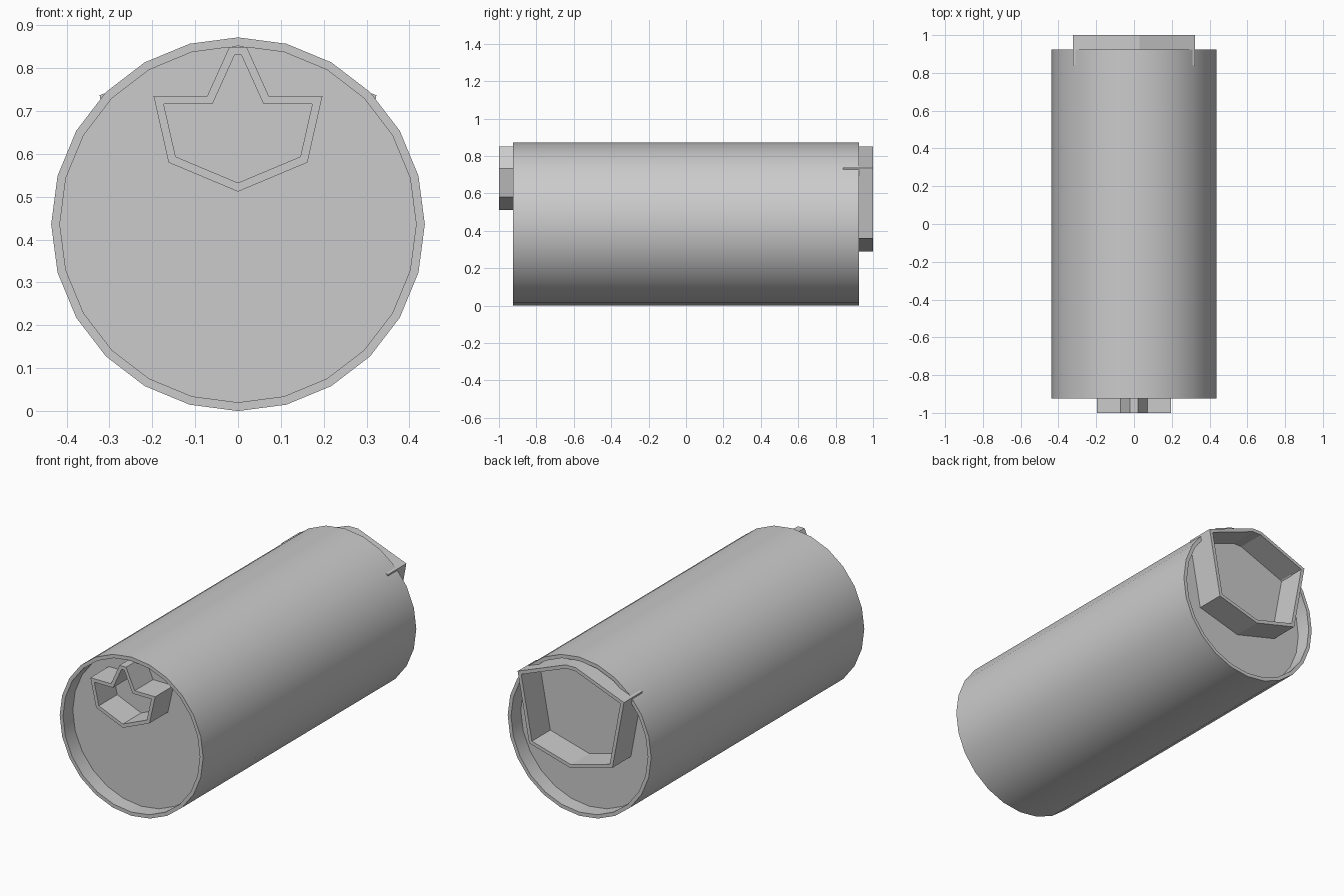
import bpy
import bmesh
import math
from mathutils import Matrix, Vector

RADIUS = 0.436
HALF_BODY = 0.925
FLOOR = 0.84
WALL = 0.019

cube = bpy.data.objects.get("Cube")
if cube:
    bpy.data.objects.remove(cube)

grey = bpy.data.materials.new("light grey")
grey.use_nodes = True
colour = (0.6, 0.6, 0.6, 1)
grey.diffuse_color = colour
grey.node_tree.nodes["Principled BSDF"].inputs["Base Color"].default_value = colour


def finish(bm, name):
    bmesh.ops.recalc_face_normals(bm, faces=bm.faces)
    mesh = bpy.data.meshes.new(name)
    bm.to_mesh(mesh)
    bm.free()
    mesh.materials.append(grey)
    obj = bpy.data.objects.new(name, mesh)
    bpy.context.collection.objects.link(obj)
    return obj


def hollow_outline(name, half, side):
    """Mirror a half outline in x, inset it and extrude the wall from rim to floor."""
    left = [(-x, z) for x, z in reversed(half) if x > 0]
    bm = bmesh.new()
    face = bm.faces.new([bm.verts.new((x, side, z)) for x, z in half + left])
    bm.normal_update()
    rim = bmesh.ops.inset_individual(bm, faces=[face], thickness=WALL,
                                     use_even_offset=True)["faces"]
    bmesh.ops.delete(bm, geom=[face], context='FACES_ONLY')
    new = bmesh.ops.extrude_face_region(bm, geom=rim, use_keep_orig=True)["geom"]
    verts = [v for v in new if isinstance(v, bmesh.types.BMVert)]
    bmesh.ops.translate(bm, verts=verts, vec=Vector((0, side * (FLOOR - 1), 0)))
    return finish(bm, name)


# Round body with a shallow recess in each end
bm = bmesh.new()
bmesh.ops.create_cone(bm, cap_ends=True, segments=24, radius1=RADIUS,
                      radius2=RADIUS, depth=2 * HALF_BODY)
for cap in [f for f in bm.faces if len(f.verts) > 4]:
    inward = -cap.normal * (HALF_BODY - FLOOR)
    bmesh.ops.inset_individual(bm, faces=[cap], thickness=0.02, use_even_offset=True)
    floor = bmesh.ops.extrude_discrete_faces(bm, faces=[cap])["faces"][0]
    bmesh.ops.translate(bm, verts=floor.verts, vec=inward)
bmesh.ops.transform(bm, verts=bm.verts,
                    matrix=Matrix.Translation((0, 0, RADIUS)) @ Matrix.Rotation(math.pi / 2, 4, 'X'))
body = finish(bm, "body")
bpy.context.view_layer.objects.active = body
body.select_set(True)
bpy.ops.object.shade_smooth_by_angle(angle=math.radians(30))

# Crown-shaped socket on the front end
hollow_outline("front_socket", [(0.02, 0.85), (0.072, 0.735), (0.197, 0.735),
                                (0.162, 0.58), (0, 0.512)], -1)

# Wide five-sided socket on the back end
hollow_outline("back_socket", [(0.03, 0.85), (0.323, 0.737), (0.253, 0.36),
                               (0, 0.29)], 1)
